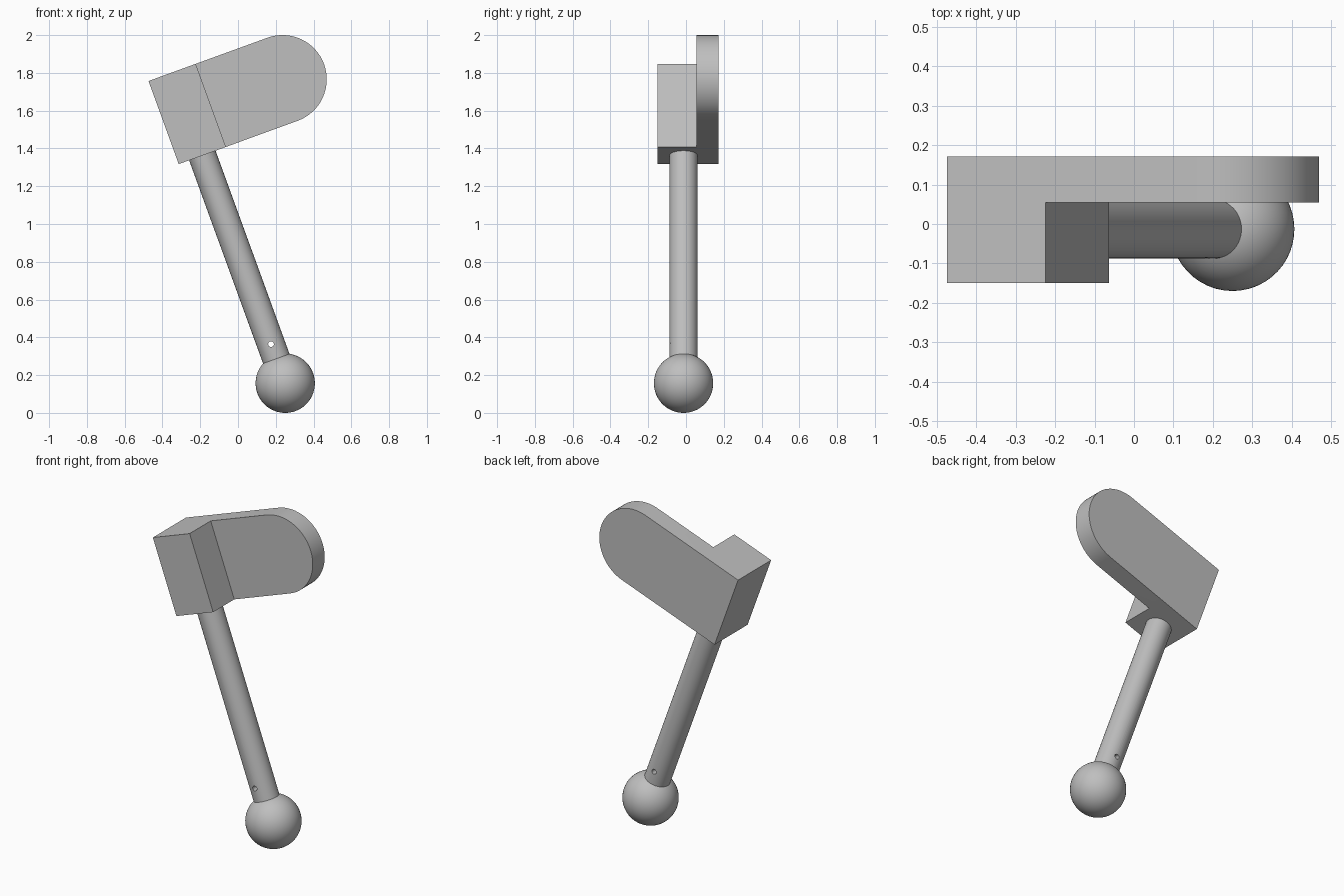
import bpy, bmesh, math
from mathutils import Matrix, Vector

cube = bpy.data.objects.get("Cube")
if cube:
    bpy.data.objects.remove(cube, do_unlink=True)

# Single grey material
grey = bpy.data.materials.new("plain grey")
grey.use_nodes = True
colour = (0.52, 0.52, 0.52, 1)
grey.diffuse_color = colour
grey.node_tree.nodes["Principled BSDF"].inputs["Base Color"].default_value = colour

# Parts are built upright around the ball centre, then tilted together
TILT = Matrix.Translation((0.25, -0.013, 0.157)) @ Matrix.Rotation(math.radians(-20), 4, 'Y')
BALL_R, ROD_R, HOLE_R = 0.157, 0.0745, 0.015
HEAD_LOW, HEAD_HIGH = 1.283, 1.751
HALF_BLOCK, ARC_X = 0.133, 0.537
BLOCK_FRONT, PLATE_FRONT, PLATE_BACK = -0.137, 0.068, 0.184


def make_object(name, bm, smooth=False):
    bmesh.ops.recalc_face_normals(bm, faces=bm.faces[:])
    bm.transform(TILT)
    mesh = bpy.data.meshes.new(name)
    bm.to_mesh(mesh)
    bm.free()
    mesh.materials.append(grey)
    obj = bpy.data.objects.new(name, mesh)
    bpy.context.collection.objects.link(obj)
    bpy.ops.object.select_all(action='DESELECT')
    obj.select_set(True)
    bpy.context.view_layer.objects.active = obj
    if smooth:
        bpy.ops.object.shade_smooth_by_angle(angle=math.radians(35))
    return obj


def cylinder(radius, start, end, sides, turn=Matrix()):
    bm = bmesh.new()
    place = turn @ Matrix.Translation((0, 0, (start + end) / 2))
    bmesh.ops.create_cone(bm, cap_ends=True, segments=sides, radius1=radius,
                          radius2=radius, depth=end - start, matrix=place)
    return bm


# Ball knob
bm = bmesh.new()
bmesh.ops.create_uvsphere(bm, u_segments=48, v_segments=32, radius=BALL_R)
make_object("ball_knob", bm, smooth=True)

# Rod with a small pin hole drilled front to back
rod = make_object("rod", cylinder(ROD_R, 0.1, HEAD_LOW + 0.01, 48))
drill_place = Matrix.Translation((0, 0, 0.22)) @ Matrix.Rotation(math.pi / 2, 4, 'X')
drill = make_object("pin_hole_cutter", cylinder(HOLE_R, -0.15, 0.15, 20, drill_place))
drill.hide_render = True
cut = rod.modifiers.new("pin hole", 'BOOLEAN')
cut.operation = 'DIFFERENCE'
cut.solver = 'EXACT'
cut.object = drill
bpy.context.view_layer.objects.active = rod
bpy.ops.object.modifier_apply(modifier=cut.name)
bpy.data.objects.remove(drill, do_unlink=True)
bpy.ops.object.select_all(action='DESELECT')
rod.select_set(True)
bpy.ops.object.shade_smooth_by_angle(angle=math.radians(35))

# Head: square block at the rod with a round-ended plate along the back
bm = bmesh.new()


def corner(x, z):
    return bm.verts.new((x, PLATE_BACK, z))


low, high = corner(HALF_BLOCK, HEAD_LOW), corner(HALF_BLOCK, HEAD_HIGH)
radius, middle = (HEAD_HIGH - HEAD_LOW) / 2, (HEAD_HIGH + HEAD_LOW) / 2
STEPS = 32
arc = []
for i in range(STEPS + 1):
    a = math.pi * (i / STEPS - 0.5)
    arc.append(corner(ARC_X + radius * math.cos(a), middle + radius * math.sin(a)))
block = bm.faces.new([corner(-HALF_BLOCK, HEAD_LOW), low, high, corner(-HALF_BLOCK, HEAD_HIGH)])
plate = bm.faces.new([low] + arc + [high])


def pull_forward(faces, distance):
    result = bmesh.ops.extrude_face_region(bm, geom=faces, use_keep_orig=True)["geom"]
    verts = [g for g in result if isinstance(g, bmesh.types.BMVert)]
    bmesh.ops.translate(bm, verts=verts, vec=Vector((0, -distance, 0)))
    return [g for g in result if isinstance(g, bmesh.types.BMFace)]


fronts = pull_forward([block, plate], PLATE_BACK - PLATE_FRONT)
block_front = [f for f in fronts if len(f.verts) == 4
               and f.calc_center_median().x < HALF_BLOCK
               and all(abs(v.co.y - PLATE_FRONT) < 1e-4 for v in f.verts)]
pull_forward(block_front, PLATE_FRONT - BLOCK_FRONT)
bmesh.ops.delete(bm, geom=block_front, context='FACES_ONLY')
bmesh.ops.recalc_face_normals(bm, faces=bm.faces[:])
bmesh.ops.dissolve_limit(bm, angle_limit=math.radians(1),
                         verts=bm.verts[:], edges=bm.edges[:])
make_object("head", bm, smooth=True)
